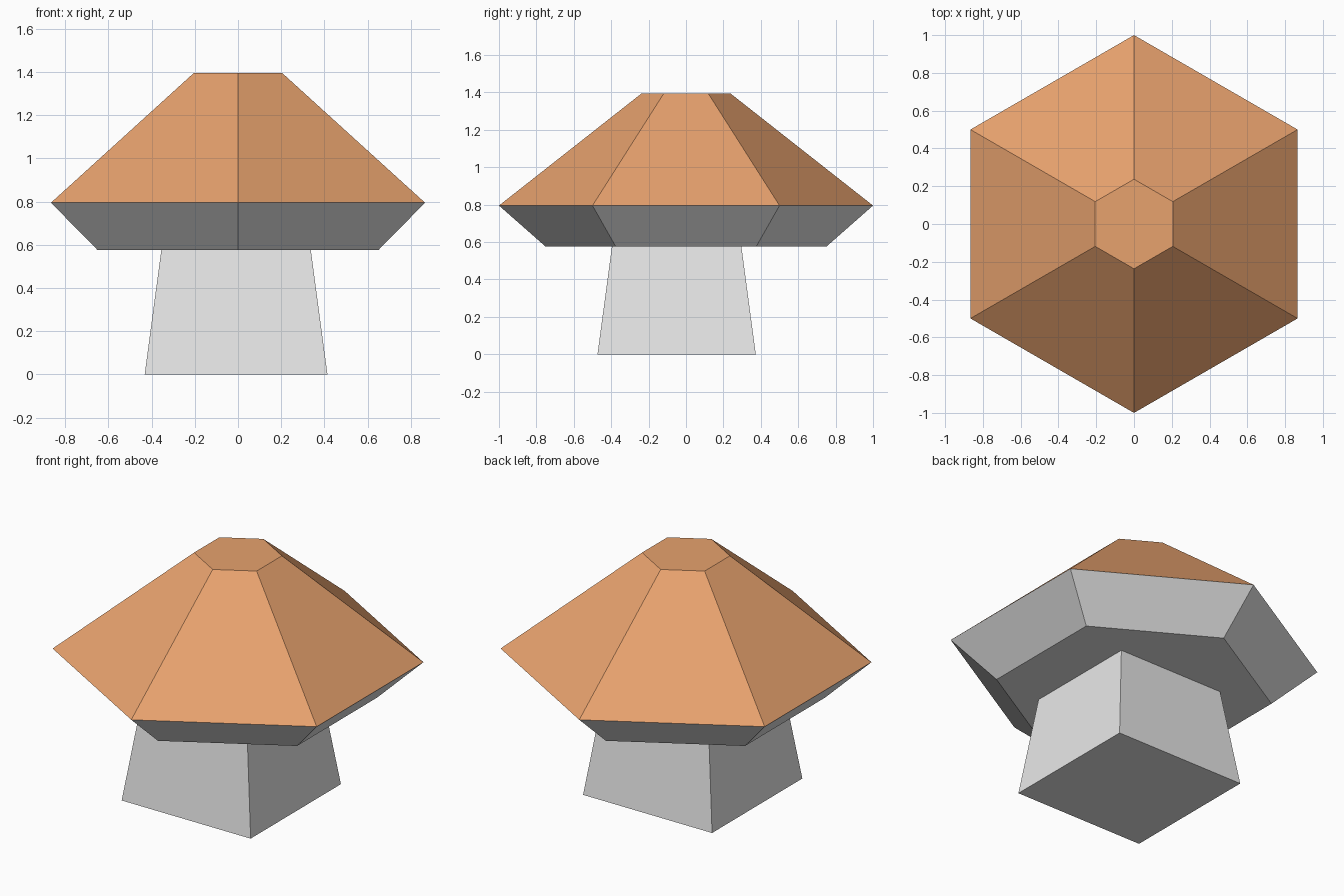
import bpy, bmesh
from math import pi, sin, cos, sqrt

cube = bpy.data.objects.get("Cube")
if cube:
    bpy.data.objects.remove(cube)


def material(name, rgb):
    mat = bpy.data.materials.new(name)
    mat.use_nodes = True
    color = (*rgb, 1)
    mat.diffuse_color = color
    mat.node_tree.nodes["Principled BSDF"].inputs["Base Color"].default_value = color
    return mat


def stacked_rings(name, sides, start, profile, mats):
    """Closed flat-sided solid from (radius, height) rings."""
    bm = bmesh.new()
    rings = []
    for radius, z in profile:
        angles = [start + 2 * pi * i / sides for i in range(sides)]
        rings.append([bm.verts.new((radius * cos(a), radius * sin(a), z)) for a in angles])
    for low, high in zip(rings, rings[1:]):
        for i in range(sides):
            j = (i + 1) % sides
            bm.faces.new((low[i], low[j], high[j], high[i]))
    bm.faces.new(rings[0][::-1])
    bm.faces.new(rings[-1])
    bm.normal_update()
    # Upward faces take the last material
    for face in bm.faces:
        face.material_index = len(mats) - 1 if face.normal.z > 0 else 0
    mesh = bpy.data.meshes.new(name)
    bm.to_mesh(mesh)
    bm.free()
    for mat in mats:
        mesh.materials.append(mat)
    obj = bpy.data.objects.new(name, mesh)
    bpy.context.collection.objects.link(obj)
    return obj


grey = material("light grey", (0.8, 0.8, 0.8))
orange = material("soft orange", (0.8, 0.36, 0.155))

# Hexagonal cap: grey underside, orange top
stacked_rings("cap", 6, pi / 2, [(0.75, 0.575), (1.0, 0.795), (0.237, 1.395)], [grey, orange])

# Square tapered stem, set slightly off centre
stem = stacked_rings("stem", 4, pi / 4,
                     [(0.423 * sqrt(2), 0), (0.346 * sqrt(2), 0.576)], [grey])
stem.location = (-0.009, -0.05, 0)
